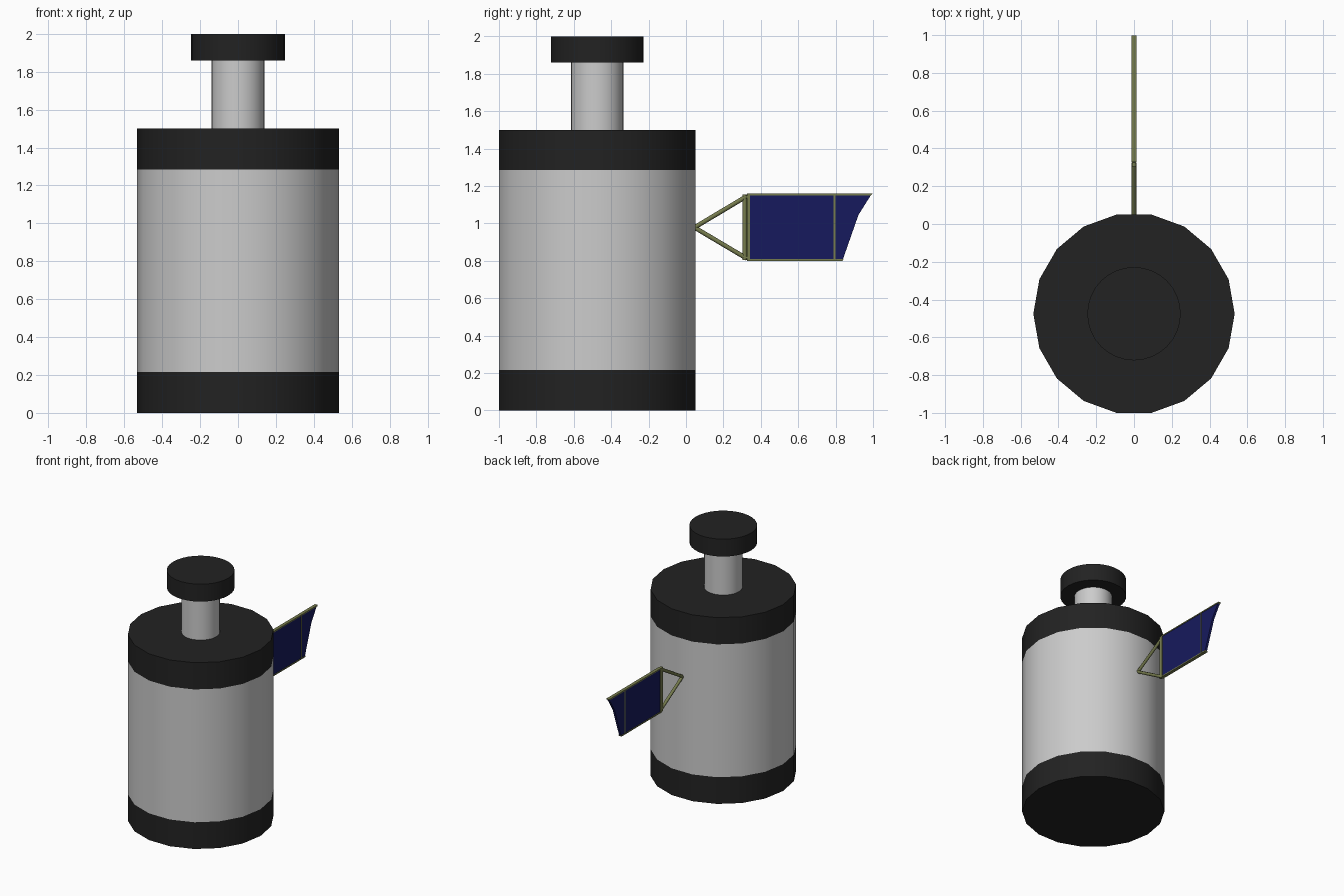
import bpy, bmesh, math
from mathutils import Vector

if "Cube" in bpy.data.objects:
    bpy.data.objects.remove(bpy.data.objects["Cube"])


def material(name, rgb):
    m = bpy.data.materials.new(name)
    m.diffuse_color = (*rgb, 1)
    m.use_nodes = True
    m.node_tree.nodes["Principled BSDF"].inputs["Base Color"].default_value = m.diffuse_color
    return m


DARK = material("dark", (0.016, 0.016, 0.016))
OLIVE = material("olive", (0.18, 0.2, 0.075))
BLUE = material("blue", (0.008, 0.01, 0.11))
CY = -0.475  # axis of the body


def drum(name, r, z0, z1, sides, mat=None):
    bpy.ops.mesh.primitive_cylinder_add(vertices=sides, radius=r, depth=z1 - z0,
                                        location=(0, CY, (z0 + z1) / 2),
                                        rotation=(0, 0, math.pi / 2))
    ob = bpy.context.object
    ob.name = name
    bpy.ops.object.shade_smooth_by_angle(angle=math.radians(35))
    if mat:
        ob.data.materials.append(mat)


def plate(name, outline, half, mat):
    """Extrude a (y, z) outline symmetrically along x."""
    bm = bmesh.new()
    face = bm.faces.new([bm.verts.new((-half, y, z)) for y, z in outline])
    ext = bmesh.ops.extrude_face_region(bm, geom=[face])
    bmesh.ops.translate(bm, vec=(2 * half, 0, 0),
                        verts=[v for v in ext["geom"] if isinstance(v, bmesh.types.BMVert)])
    bmesh.ops.recalc_face_normals(bm, faces=bm.faces)
    me = bpy.data.meshes.new(name)
    bm.to_mesh(me)
    bm.free()
    me.materials.append(mat)
    bpy.context.collection.objects.link(bpy.data.objects.new(name, me))


def box(name, y0, y1, z0, z1, half, mat):
    plate(name, [(y0, z0), (y1, z0), (y1, z1), (y0, z1)], half, mat)


def strut(name, a, b, r=0.012):
    a, b = Vector((0, *a)), Vector((0, *b))
    d = b - a
    bpy.ops.mesh.primitive_cylinder_add(vertices=8, radius=r, depth=d.length,
                                        location=(a + b) / 2,
                                        rotation=d.to_track_quat('Z', 'Y').to_euler())
    ob = bpy.context.object
    ob.name = name
    bpy.ops.object.shade_smooth_by_angle(angle=math.radians(50))
    ob.data.materials.append(OLIVE)


# Main body with dark end bands
drum("lower_band", 0.533, 0, 0.215, 18, DARK)
drum("body", 0.533, 0.215, 1.285, 18)
drum("upper_band", 0.533, 1.285, 1.5, 18, DARK)

# Neck and cap
drum("neck", 0.14, 1.5, 1.86, 32)
drum("cap", 0.247, 1.86, 2.0, 32, DARK)

# Triangular bracket holding the panel
strut("bracket_upper", (0.045, 0.978), (0.325, 1.145))
strut("bracket_lower", (0.045, 0.978), (0.325, 0.812))
strut("bracket_post", (0.314, 0.803), (0.314, 1.155))

# Broken panel: blue sheet with a jagged end
plate("panel", [(0.335, 0.805), (0.838, 0.805), (0.922, 1.045), (0.99, 1.153), (0.335, 1.153)],
      0.009, BLUE)

# Panel frame
box("frame_inner", 0.327, 0.342, 0.8, 1.158, 0.013, OLIVE)
box("frame_divider", 0.788, 0.798, 0.8, 1.158, 0.012, OLIVE)
plate("frame_top", [(0.327, 1.15), (0.99, 1.15), (0.998, 1.159), (0.327, 1.159)], 0.013, OLIVE)
plate("frame_bottom", [(0.327, 0.8), (0.838, 0.8), (0.842, 0.809), (0.327, 0.809)], 0.013, OLIVE)
